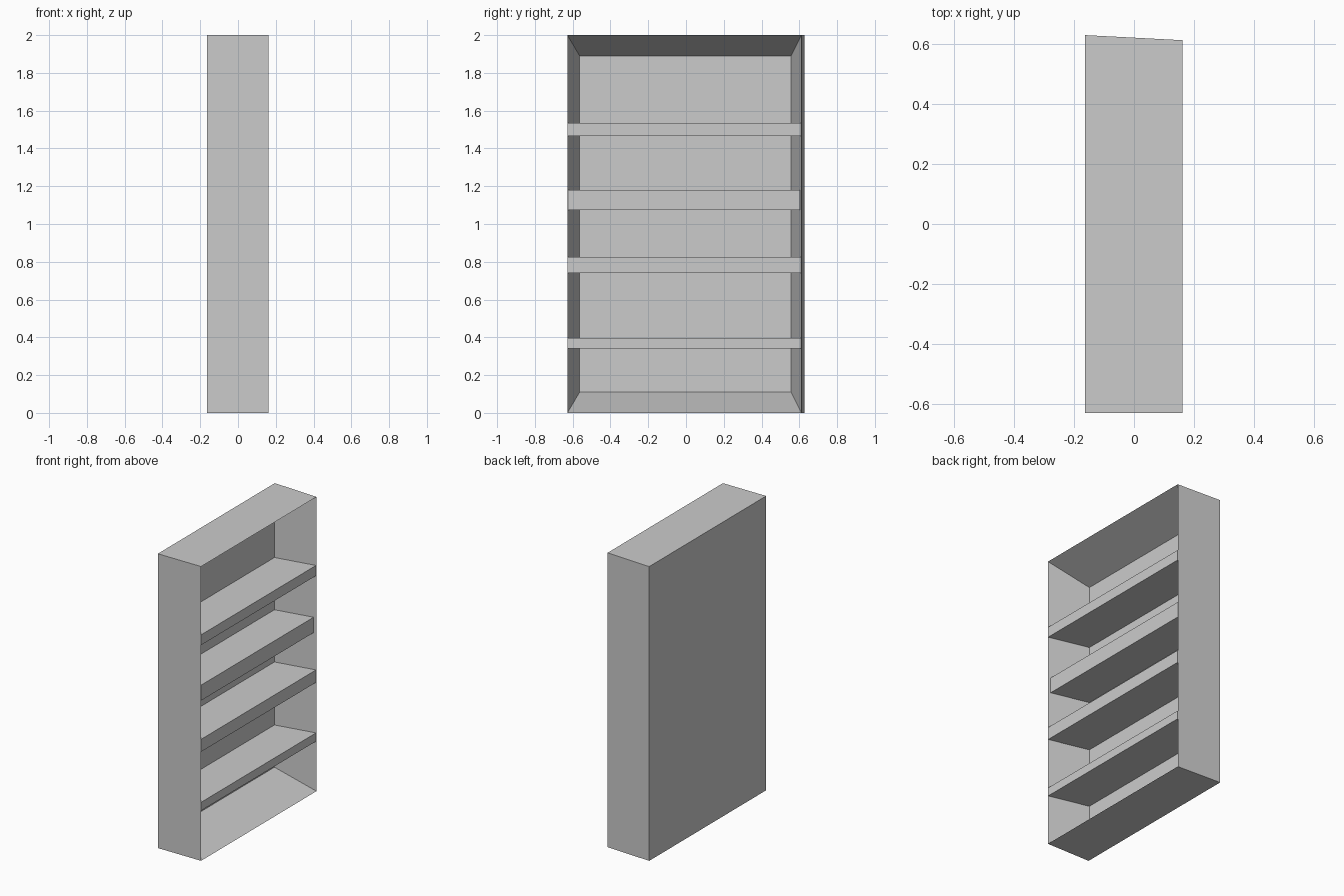
import bpy
import bmesh

if "Cube" in bpy.data.objects:
    bpy.data.objects.remove(bpy.data.objects["Cube"])


def loft(name, rings, cap_start=True, cap_end=True):
    """Join matching 4-point rings into a mesh."""
    bm = bmesh.new()
    loops = [[bm.verts.new(p) for p in ring] for ring in rings]
    for a, b in zip(loops, loops[1:]):
        for i in range(4):
            j = (i + 1) % 4
            bm.faces.new((a[i], a[j], b[j], b[i]))
    if cap_start:
        bm.faces.new(loops[0][::-1])
    if cap_end:
        bm.faces.new(loops[-1])
    bmesh.ops.recalc_face_normals(bm, faces=bm.faces[:])
    mesh = bpy.data.meshes.new(name)
    bm.to_mesh(mesh)
    bm.free()
    obj = bpy.data.objects.new(name, mesh)
    bpy.context.collection.objects.link(obj)
    return obj


def rect(x, y0, y1, z0, z1):
    return [(x, y0, z0), (x, y1, z0), (x, y1, z1), (x, y0, z1)]


BACK, FRONT, INNER = -0.163, 0.162, -0.115

# Case: outer back, sharp front rim, then tapered inside ending at the back panel
loft("bookcase_shell", [
    rect(BACK, -0.628, 0.628, 0, 2),
    rect(FRONT, -0.628, 0.611, 0, 2),
    rect(INNER, -0.563, 0.556, 0.11, 1.89),
])

# Shelves: bottom, top, front position; sides follow the tapered walls
shelves = [(0.34, 0.397, 0.161), (0.74, 0.825, 0.161),
           (1.075, 1.18, 0.145), (1.465, 1.535, 0.161)]
for i, (z0, z1, front) in enumerate(shelves):
    t = (front - INNER) / (FRONT - INNER)
    loft(f"shelf_{i + 1}", [
        rect(INNER, -0.563, 0.556, z0, z1),
        rect(front, -0.563 - 0.065 * t, 0.556 + 0.052 * t, z0, z1),
    ])
